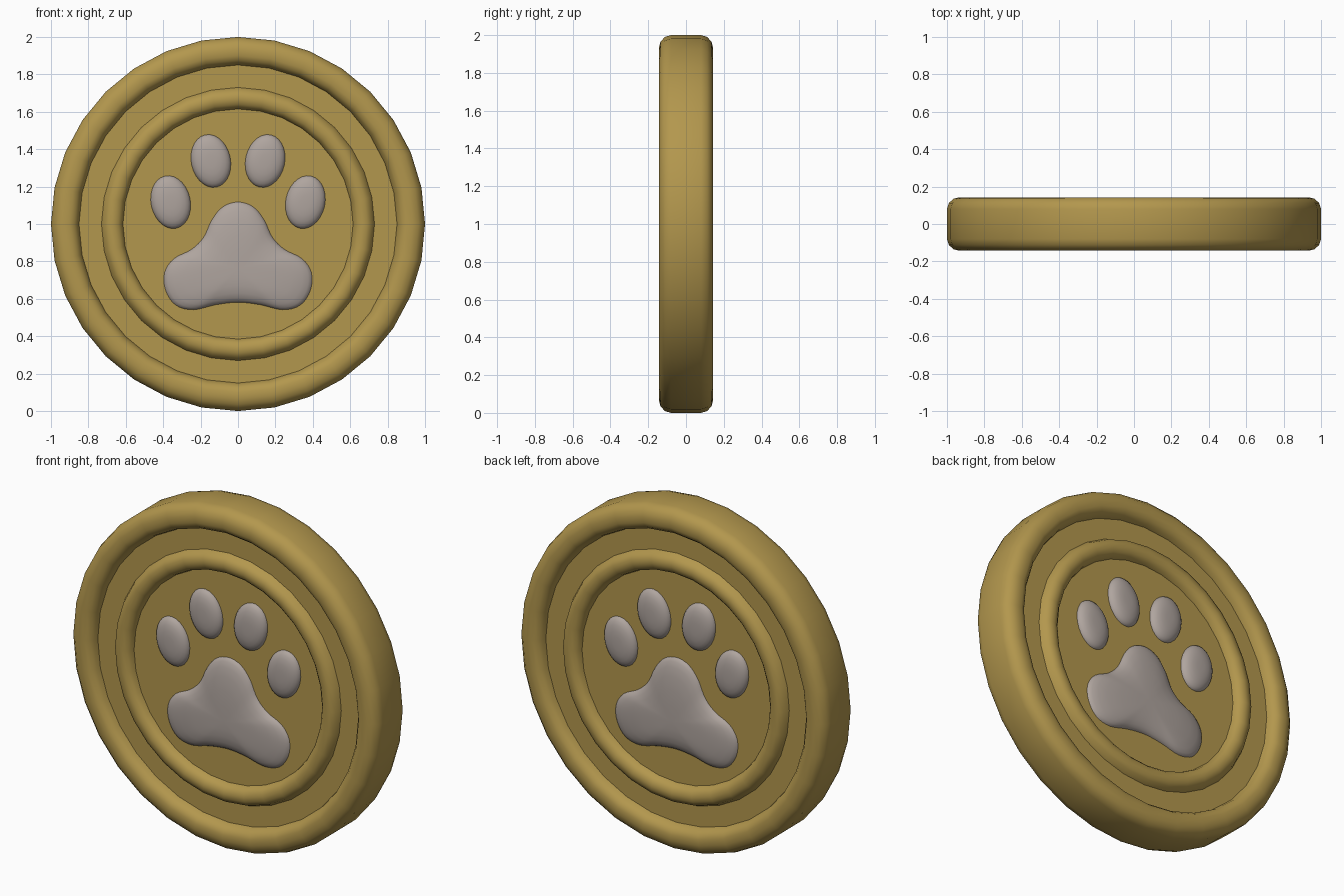
import bpy, bmesh, math
from mathutils import Vector, Matrix

cube = bpy.data.objects.get("Cube")
if cube:
    bpy.data.objects.remove(cube, do_unlink=True)


def material(name, color):
    mat = bpy.data.materials.new(name)
    mat.use_nodes = True
    mat.diffuse_color = color
    bsdf = next(n for n in mat.node_tree.nodes if n.type == "BSDF_PRINCIPLED")
    bsdf.inputs["Base Color"].default_value = color
    return mat


gold = material("gold", (0.45, 0.31, 0.075, 1))
grey = material("warm grey", (0.43, 0.375, 0.345, 1))
FLOOR = 0.085


def loft(name, rings, mat, angle):
    """Skin a stack of closed rings; one-point rings become poles."""
    bm = bmesh.new()
    rows = [[bm.verts.new(p) for p in ring] for ring in rings]
    for a, b in zip(rows, rows[1:]):
        n = max(len(a), len(b))
        for i in range(n):
            j = (i + 1) % n
            if len(a) == 1:
                bm.faces.new((a[0], b[i], b[j]))
            elif len(b) == 1:
                bm.faces.new((a[i], a[j], b[0]))
            else:
                bm.faces.new((a[i], a[j], b[j], b[i]))
    for row in (rows[0], rows[-1]):
        if len(row) > 1:
            bm.faces.new(row)
    bmesh.ops.recalc_face_normals(bm, faces=bm.faces)
    mesh = bpy.data.meshes.new(name)
    bm.to_mesh(mesh)
    bm.free()
    mesh.materials.append(mat)
    obj = bpy.data.objects.new(name, mesh)
    bpy.context.collection.objects.link(obj)
    bpy.ops.object.select_all(action="DESELECT")
    obj.select_set(True)
    bpy.context.view_layer.objects.active = obj
    bpy.ops.object.shade_smooth_by_angle(angle=math.radians(angle))
    return obj


def circle(r, y, sides=32):
    return [(r * math.sin(t), y, 1 + r * math.cos(t))
            for t in (2 * math.pi * i / sides for i in range(sides))]


# Coin body: rim, groove, inner ring and sunken floor, the same on both sides
half = [(0.615, FLOOR), (0.622, 0.108), (0.64, 0.126), (0.665, 0.134),
        (0.69, 0.132), (0.715, 0.118), (0.73, FLOOR), (0.85, FLOOR),
        (0.857, 0.11), (0.875, 0.132), (0.90, 0.143), (0.935, 0.143),
        (0.965, 0.135), (0.99, 0.112), (1.0, 0.08)]
profile = [(r, -y) for r, y in half] + [(r, y) for r, y in reversed(half)]
loft("coin_body", [circle(r, y) for r, y in profile], gold, 50)


def dome(name, outline, centre, height, back):
    """Pillow shape rising from the floor over an outline in the x-z plane."""
    side = 1 if back else -1
    rings = []
    for s in (1, 0.985, 0.94, 0.86, 0.72, 0.5, 0.25, 0):
        y = side * (FLOOR - 0.005 + height * math.sqrt(1 - s ** 3))
        ring = [centre.lerp(p, s) for p in outline] if s else [centre]
        rings.append([(-side * p.x, y, p.y) for p in ring])
    loft(name, rings, grey, 60)


def smooth_loop(points, steps=4):
    """Catmull-Rom curve through a closed loop of points."""
    out = []
    n = len(points)
    for i in range(n):
        a, b, c, d = (points[(i + k) % n] for k in (-1, 0, 1, 2))
        for k in range(steps):
            t = k / steps
            out.append(0.5 * (2 * b + (c - a) * t + (2 * a - 5 * b + 4 * c - d) * t * t
                              + (3 * b - a - 3 * c + d) * t ** 3))
    return out


# Right half of the main pad, from top middle to bottom middle
pad_half = [Vector(p) for p in (
    (0, 1.12), (0.08, 1.095), (0.14, 1.025), (0.185, 0.93), (0.25, 0.865),
    (0.345, 0.815), (0.395, 0.74), (0.39, 0.645), (0.335, 0.565),
    (0.24, 0.54), (0.12, 0.567), (0, 0.58))]
pad = smooth_loop(pad_half + [Vector((-p.x, p.y)) for p in pad_half[-2:0:-1]])

# Paw print on each side of the coin
for back in (False, True):
    face = "back" if back else "front"
    dome(face + "_main_pad", pad, Vector((0, 0.76)), 0.053, back)
    for label, x, z in (("inner", 0.145, 1.337), ("outer", 0.36, 1.117)):
        for sign in (-1, 1):
            turn = Matrix.Rotation(-sign * math.radians(12), 2)
            centre = Vector((sign * x, z))
            toe = [centre + turn @ Vector((0.106 * math.cos(t), 0.144 * math.sin(t)))
                   for t in (math.tau * i / 28 for i in range(28))]
            end = "left" if (sign > 0) != back else "right"
            dome(f"{face}_{label}_toe_{end}", toe, centre, 0.045, back)
